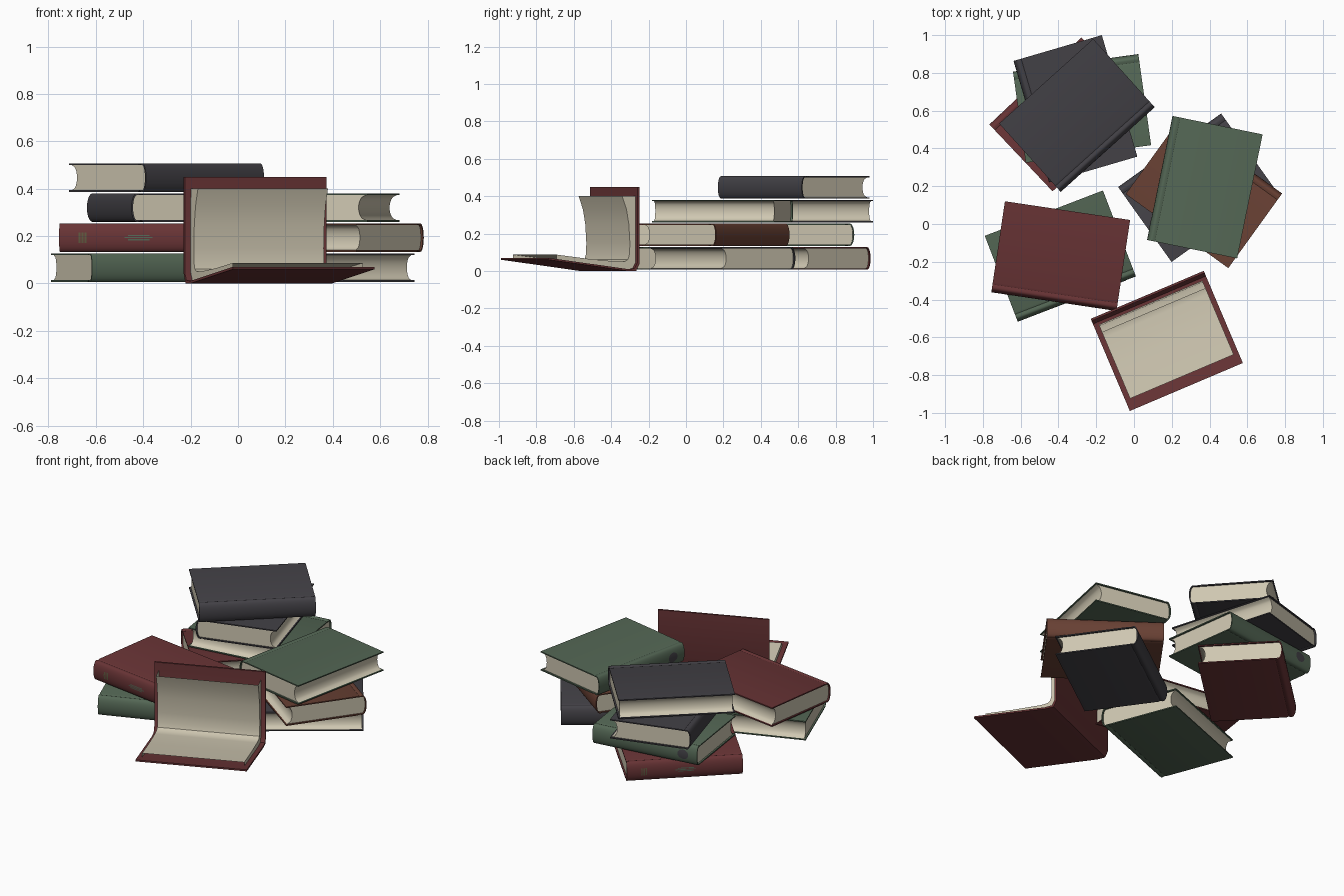
import bpy, bmesh
from math import sin, cos, pi, radians, sqrt
from mathutils import Matrix

if "Cube" in bpy.data.objects:
    bpy.data.objects.remove(bpy.data.objects["Cube"])


def material(name, r, g, b):
    m = bpy.data.materials.new(name)
    m.use_nodes = True
    m.diffuse_color = (r, g, b, 1)
    bsdf = next(n for n in m.node_tree.nodes if n.type == 'BSDF_PRINCIPLED')
    bsdf.inputs["Base Color"].default_value = (r, g, b, 1)
    return m


RED = material("red cloth", 0.14, 0.034, 0.036)
GREEN = material("green cloth", 0.088, 0.135, 0.09)
DARK = material("charcoal cloth", 0.056, 0.053, 0.062)
BROWN = material("brown cloth", 0.14, 0.052, 0.034)
PAPER = material("cream paper", 0.62, 0.57, 0.44)
OLIVE = material("olive print", 0.11, 0.10, 0.05)

LENGTH, WIDTH, THICK, BOARD = 0.67, 0.487, 0.12, 0.007
MID = THICK / 2
BULGE = 0.024


def finish(name, bm, mat, place):
    """Turn a bmesh into a placed, smooth-by-angle object."""
    bmesh.ops.recalc_face_normals(bm, faces=bm.faces)
    me = bpy.data.meshes.new(name)
    bm.to_mesh(me)
    bm.free()
    me.materials.append(mat)
    ob = bpy.data.objects.new(name, me)
    bpy.context.collection.objects.link(ob)
    ob.matrix_world = place
    bpy.ops.object.select_all(action='DESELECT')
    ob.select_set(True)
    bpy.context.view_layer.objects.active = ob
    bpy.ops.object.shade_smooth_by_angle(angle=radians(35))
    return ob


def prism(name, profile, half, mat, place, walls=None):
    """Closed x-z profile run along y; only the first walls sides if given."""
    bm = bmesh.new()
    a = [bm.verts.new((x, -half, z)) for x, z in profile]
    b = [bm.verts.new((x, half, z)) for x, z in profile]
    bm.faces.new(a)
    bm.faces.new(b[::-1])
    n = len(profile)
    for i in range(n if walls is None else walls):
        j = (i + 1) % n
        bm.faces.new((a[i], b[i], b[j], a[j]))
    return finish(name, bm, mat, place)


def spine_arc(inset=0.0, steps=14):
    """Rounded back, from bottom to top."""
    x0 = WIDTH / 2 - BULGE
    pts = []
    for i in range(steps + 1):
        t = -pi / 2 + pi * i / steps
        pts.append((x0 + (BULGE - inset) * cos(t), MID + (MID - inset) * sin(t)))
    return pts


def spine_label(name, y, z, ry, rz, mat, place, oval=False):
    """Thin patch that follows the rounded back."""
    bm = bmesh.new()
    rows, prev = 12 if oval else 4, None
    for i in range(rows + 1):
        s = -1 + 2 * i / rows
        w = ry * (sqrt(max(1 - s * s, 0.01)) if oval else 1)
        zz = z + rz * s
        x = WIDTH / 2 - BULGE + BULGE * sqrt(1 - ((zz - MID) / MID) ** 2) + 0.0015
        row = [bm.verts.new((x, y - w, zz)), bm.verts.new((x, y + w, zz))]
        if prev:
            bm.faces.new((prev[0], prev[1], row[1], row[0]))
        prev = row
    finish(name, bm, mat, place)


def closed_book(name, x, y, angle, level, cloth):
    place = (Matrix.Translation((x, y, 0.007 + 0.1265 * level))
             @ Matrix.Rotation(radians(angle), 4, 'Z'))
    fore = -WIDTH / 2
    hinge = WIDTH / 2 - BULGE

    # cover: two boards, pressed hinges and a rounded back
    low = [(fore, 0), (hinge - 0.03, 0), (hinge - 0.018, 0.004), (hinge - 0.006, 0)]
    low_in = [(fore, BOARD), (hinge - 0.03, BOARD)]
    outer = low + spine_arc() + [(px, THICK - pz) for px, pz in low[::-1]]
    inner = low_in + spine_arc(BOARD) + [(px, THICK - pz) for px, pz in low_in[::-1]]
    prism(name + "_cover", outer + inner[::-1], LENGTH / 2, cloth, place)

    # page block with a hollow fore edge
    hollow = []
    for i in range(13):
        s = 1 - i / 6
        hollow.append((fore + 0.008 + 0.032 * sqrt(max(1 - s * s, 0)),
                       MID + (MID - BOARD) * s))
    prism(name + "_pages", spine_arc(BOARD) + hollow, LENGTH / 2 - 0.01, PAPER, place)

    # printing on the back
    if cloth is GREEN:
        spine_label(name + "_label", 0.245, MID, 0.034, 0.03, DARK, place, oval=True)
    elif cloth is RED:
        for k in (-1, 0, 1):
            spine_label(name + "_title_stripe", 0.005, MID + k * 0.009, 0.06 - 0.014 * abs(k),
                        0.0025, GREEN, place)
            spine_label(name + "_end_stripe", -0.235 + k * 0.013, MID, 0.004, 0.022, OLIVE, place)


# left, back and right stacks: x, y, direction of the back, level
for name, x, y, angle, level, cloth in (
        ("left_lower_book", -0.39, -0.17, -69, 0, GREEN),
        ("left_upper_book", -0.388, -0.17, -98.5, 1, RED),
        ("back_bottom_book", -0.355, 0.58, 133.4, 0, RED),
        ("back_second_book", -0.275, 0.612, 98, 1, GREEN),
        ("back_third_book", -0.31, 0.61, 196.3, 2, DARK),
        ("back_top_book", -0.302, 0.575, -48, 3, DARK),
        ("right_bottom_book", 0.33, 0.192, 125.5, 0, DARK),
        ("right_middle_book", 0.37, 0.16, 54.2, 1, BROWN),
        ("right_top_book", 0.375, 0.195, 168.4, 2, GREEN)):
    closed_book(name, x, y, angle, level, cloth)

# open book: one board upright, one lying forward
place = Matrix.Translation((0.07, -0.375, 0)) @ Matrix.Rotation(radians(-67), 4, 'Z')
inside = [(0.53, 0.07), (0.075, 0.011), (0.03, 0.012), (0.012, 0.045), (0.012, 0.45)]
outside = [(0, 0.45), (0, 0.04), (0.02, 0), (0.07, 0), (0.53, 0.06)]
prism("open_book_cover", outside + inside, 0.325, RED, place)

# curved page sheets, open at the fore edges
sheet = [(0.09, 0.40), (0.065, 0.33), (0.051, 0.25), (0.045, 0.15), (0.047, 0.09),
         (0.056, 0.062), (0.075, 0.05), (0.12, 0.05), (0.28, 0.064), (0.47, 0.087)]
backing = [(0.47, 0.063)] + inside[1:4] + [(0.0125, 0.40)]
prism("open_book_pages", sheet + backing, 0.298, PAPER, place, walls=len(sheet) - 1)
